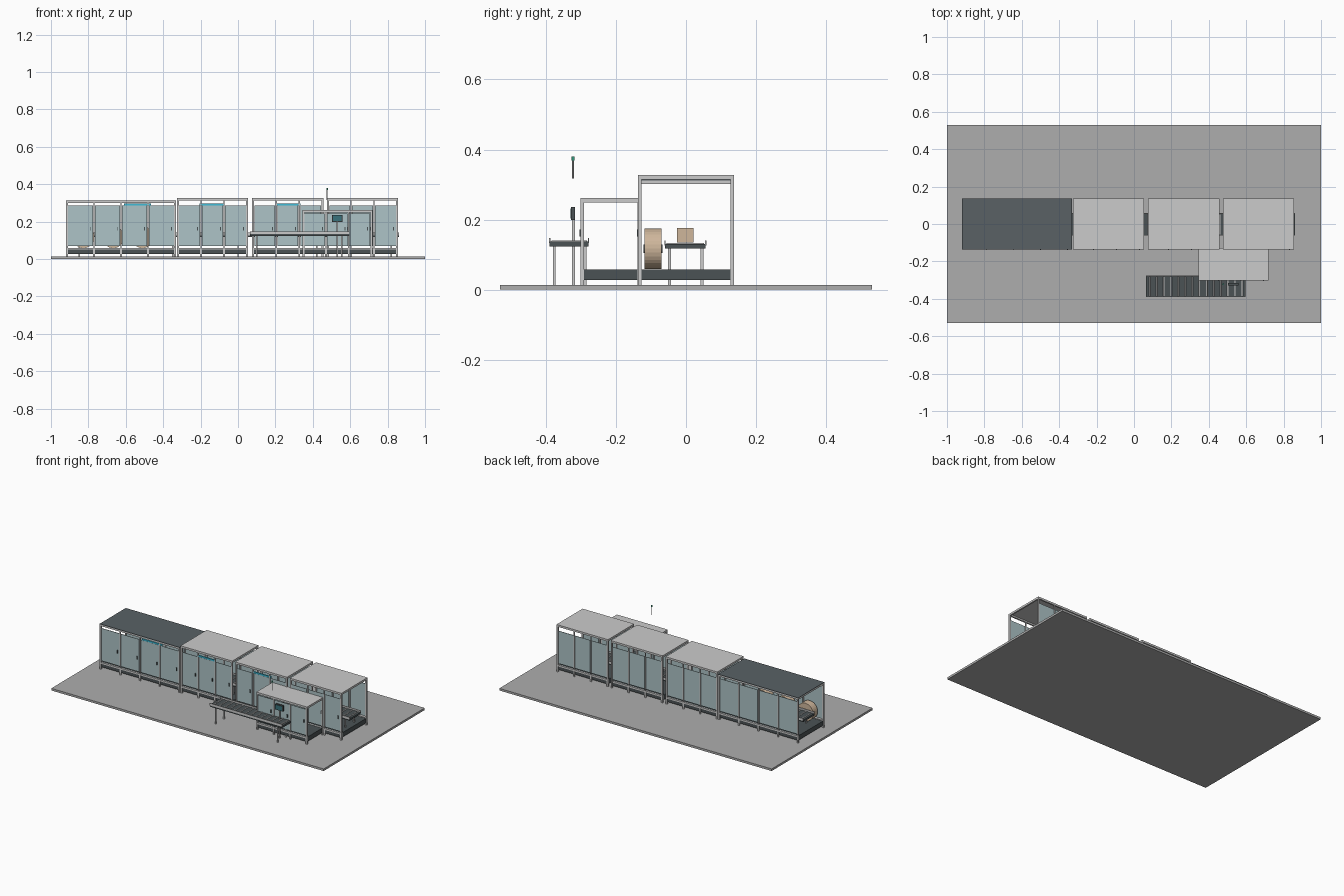
import bpy, bmesh
from mathutils import Matrix, Vector

if "Cube" in bpy.data.objects:
    bpy.data.objects.remove(bpy.data.objects["Cube"])


def material(name, r, g, b):
    m = bpy.data.materials.new(name)
    m.diffuse_color = (r, g, b, 1)
    m.use_nodes = True
    m.node_tree.nodes["Principled BSDF"].inputs["Base Color"].default_value = m.diffuse_color
    return m


GLASS = material("tinted_glass", .42, .55, .57)
DARK = material("dark_steel", .07, .085, .09)
ROOF_DARK = material("dark_roof", .10, .12, .13)
FRAME = material("aluminium", .55, .56, .55)
ROOF = material("light_roof", .66, .67, .67)
FLOOR = material("floor_grey", .42, .42, .42)
CARD = material("cardboard", .62, .47, .33)
CYAN = material("cyan_strip", .05, .5, .68)
GREEN = material("green_lamp", .05, .45, .28)
SCREEN = material("screen", .04, .17, .2)


def make(name, bm, mat):
    me = bpy.data.meshes.new(name)
    bm.to_mesh(me)
    bm.free()
    me.materials.append(mat)
    ob = bpy.data.objects.new(name, me)
    bpy.context.collection.objects.link(ob)
    return ob


def boxes(name, mat, extents):
    """Each extent is (x0, x1, y0, y1, z0, z1)."""
    bm = bmesh.new()
    for x0, x1, y0, y1, z0, z1 in extents:
        mid = Vector((x0 + x1, y0 + y1, z0 + z1)) / 2
        size = Matrix.Diagonal((x1 - x0, y1 - y0, z1 - z0, 1))
        bmesh.ops.create_cube(bm, size=1, matrix=Matrix.Translation(mid) @ size)
    return make(name, bm, mat)


def cylinders(name, mat, centres, radius, length, axis='Z', sides=16):
    bm = bmesh.new()
    turn = Matrix.Rotation(1.5707963, 4, 'X') if axis == 'Y' else Matrix()
    for c in centres:
        bmesh.ops.create_cone(bm, cap_ends=True, segments=sides, radius1=radius, radius2=radius,
                              depth=length, matrix=Matrix.Translation(c) @ turn)
    return make(name, bm, mat)


def enclosure(name, x0, x1, y0, y1, top, count, roof, back=True, light=None):
    """Open-ended machine cell: frame, deck, window doors, roof."""
    w = .010
    step = (x1 - x0 - w) / count
    edges = [x0 + w / 2 + i * step for i in range(count + 1)]
    gz0, gz1 = .07, min(top - .016, .286)
    sides = [(y0, 1)] + ([(y1, -1)] if back else [])
    posts, rails, mullions, doors, handles, feet = [], [], [], [], [], []
    for y in (y0, y1 - w):
        posts += [(x, x + w, y, y + w, .014, top) for x in (x0, x1 - w)]
        rails += [(x0 + w, x1 - w, y, y + w, top - w, top),
                  (x0 + w, x1 - w, y + .001, y + w - .001, .050, .060)]
    for x in (x0, x1 - w):
        rails.append((x, x + w, y0 + w, y1 - w, top - w, top))
    for y, s in sides:
        lo, hi = sorted((y + s * .001, y + s * .007))
        glo, ghi = sorted((y + s * .003, y + s * .006))
        for i, e in enumerate(edges):
            if 0 < i < count:
                mullions.append((e - .003, e + .003, lo, hi, .06, top - w))
                feet.append((e - .005, e + .005, lo, hi, .014, .05))
            if i < count:
                doors.append((e + .006, e + step - .006, glo, ghi, gz0, gz1))
                if s > 0:
                    handles.append((e + step - .022, e + step - .017, y - .003, y + .003, .152, .172))
    boxes(name + "_posts", FRAME, posts)
    boxes(name + "_rails", FRAME, rails)
    boxes(name + "_mullions", FRAME, mullions)
    boxes(name + "_feet", FRAME, feet)
    boxes(name + "_doors", GLASS, doors)
    boxes(name + "_handles", DARK, handles)
    boxes(name + "_deck", DARK, [(x0 + .004, x1 - .004, y0 + .005, y1 - .005, .028, .058)])
    boxes(name + "_roof", roof, [(x0, x1, y0, y1, top, top + .003)])
    if light:
        boxes(name + "_light_strip", CYAN, [(*light, y0 + .002, y0 + .010, .287, .297)])


def conveyor(name, x0, x1, y0, y1, z, leg_x):
    """Dark bed, thin rollers, side rails and legs; z is the bed top."""
    boxes(name + "_bed", DARK, [(x0, x1, y0, y1, z - .013, z)])
    n = round((x1 - x0) / .038)
    cylinders(name + "_rollers", FRAME,
              [(x0 + (i + .5) * (x1 - x0) / n, (y0 + y1) / 2, z) for i in range(n)],
              .004, y1 - y0 - .01, 'Y', 12)
    boxes(name + "_rails", FRAME, [(x0, x1, y, y + .004, z - .004, z + .011)
                                   for y in (y0 - .002, y1 - .002)])
    boxes(name + "_legs", FRAME, [(x - .004, x + .004, y - .004, y + .004, .014, z - .013)
                                  for x in leg_x for y in (y0 + .013, y1 - .010)])


# Floor slab
boxes("floor_slab", FLOOR, [(-1, 1, -.53, .53, 0, .014)])

# Main line and side cell
enclosure("feed_cell", -.92, -.332, -.137, .137, .311, 4, ROOF_DARK, light=(-.61, -.465))
enclosure("first_cell", -.326, .054, -.137, .137, .324, 3, ROOF, light=(-.205, -.075))
enclosure("second_cell", .076, .456, -.137, .137, .324, 3, ROOF, light=(.205, .335))
enclosure("third_cell", .477, .855, -.137, .137, .324, 3, ROOF)
enclosure("side_cell", .345, .718, -.301, -.128, .259, 3, ROOF, back=False)

# Conveyors
conveyor("main_conveyor", -.90, .862, -.060, .056, .130, (-.85, -.35, .0, .42, .82))
conveyor("exit_conveyor", .065, .597, -.389, -.278, .137, (.10, .555))

# Stock rolls and cartons
cylinders("stock_rolls", CARD, [(x, -.094, .117) for x in (-.827, -.667, -.510)],
          .058, .048, 'Y', 32)
cylinders("roll_cores", DARK, [(x, -.094, .117) for x in (-.827, -.667, -.510)],
          .012, .054, 'Y', 16)
boxes("cartons", CARD, [(x - .03, x + .03, -.026, .022, .135, .176) for x in (-.13, .26, .64)])

# Operator screen on its post, and the signal lamp
boxes("screen_post", FRAME, [(.527, .535, -.325, -.317, .014, .20)])
boxes("screen_case", DARK, [(.503, .559, -.328, -.316, .199, .236)])
boxes("screen_face", SCREEN, [(.508, .554, -.330, -.328, .203, .232)])
cylinders("lamp_pole", FRAME, [(.477, -.322, .343)], .0025, .052)
cylinders("signal_lamp", GREEN, [(.477, -.322, .374)], .004, .011)
